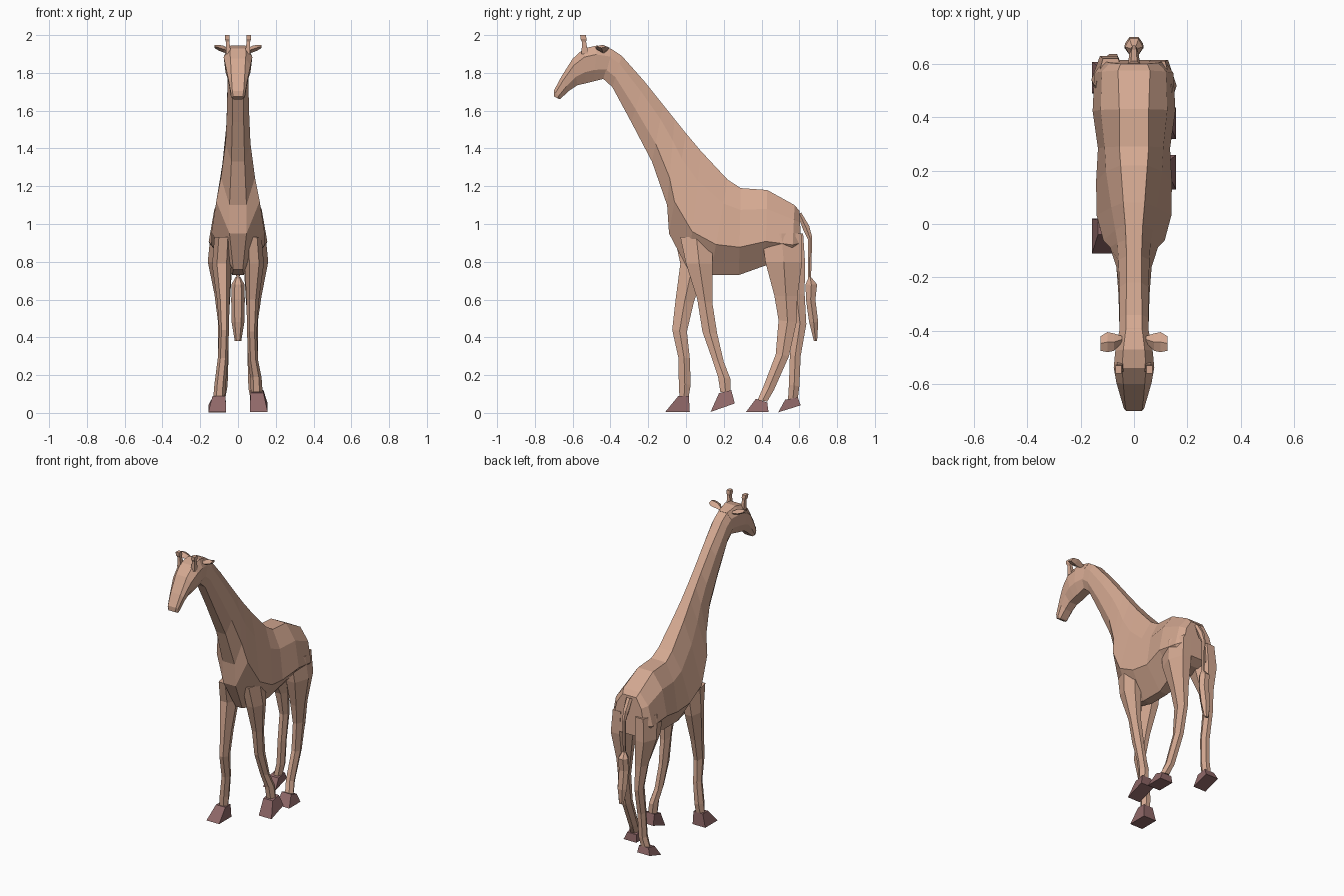
import bpy, bmesh
from mathutils import Vector


def material(name, rgb):
    m = bpy.data.materials.new(name)
    m.diffuse_color = (*rgb, 1)
    return m


TAN = material("tan coat", (0.66, 0.395, 0.285))
HOOF = material("hoof brown", (0.28, 0.14, 0.14))


def loft(name, rings, mat):
    """Skin a list of equal-length point rings and cap both ends."""
    bm = bmesh.new()
    vs = [[bm.verts.new(p) for p in r] for r in rings]
    n = len(rings[0])
    for a, b in zip(vs, vs[1:]):
        for i in range(n):
            j = (i + 1) % n
            bm.faces.new((a[i], a[j], b[j], b[i]))
    bm.faces.new(vs[0])
    bm.faces.new(vs[-1])
    bmesh.ops.recalc_face_normals(bm, faces=bm.faces)
    me = bpy.data.meshes.new(name)
    bm.to_mesh(me)
    bm.free()
    me.materials.append(mat)
    ob = bpy.data.objects.new(name, me)
    bpy.context.collection.objects.link(ob)
    return ob


def spine_ring(ty, tz, by, bz, *widths):
    """Eight-sided slice from a top point to a bottom point, four half widths."""
    top, bot = Vector((0, ty, tz)), Vector((0, by, bz))
    half = [(top.lerp(bot, t), w) for t, w in zip((0, 0.25, 0.68, 1), widths)]
    right = [p + Vector((w, 0, 0)) for p, w in half]
    left = [p - Vector((w, 0, 0)) for p, w in reversed(half)]
    return right + left


# torso and neck, rump to nape
TORSO = [
    (0.600, 1.07, 0.615, 0.82, 0.05, 0.09, 0.115, 0.06),
    (0.575, 1.10, 0.56, 0.79, 0.06, 0.12, 0.148, 0.06),
    (0.43, 1.18, 0.42, 0.78, 0.055, 0.125, 0.155, 0.05),
    (0.29, 1.19, 0.28, 0.73, 0.055, 0.11, 0.135, 0.03),
    (0.22, 1.235, 0.13, 0.73, 0.05, 0.105, 0.142, 0.03),
    (0.08, 1.385, 0.01, 0.76, 0.04, 0.085, 0.14, 0.025),
    (0.00, 1.48, -0.09, 0.95, 0.033, 0.07, 0.115, 0.045),
    (-0.06, 1.555, -0.10, 1.10, 0.03, 0.062, 0.09, 0.045),
    (-0.12, 1.63, -0.18, 1.33, 0.028, 0.058, 0.066, 0.035),
    (-0.22, 1.755, -0.29, 1.54, 0.028, 0.055, 0.058, 0.03),
    (-0.34, 1.89, -0.39, 1.725, 0.03, 0.055, 0.055, 0.03),
    (-0.40, 1.93, -0.44, 1.77, 0.03, 0.055, 0.055, 0.03),
]
loft("torso_and_neck", [spine_ring(*s) for s in TORSO], TAN)

# head, nape to muzzle
HEAD = [
    (-0.39, 1.925, -0.43, 1.77, 0.03, 0.055, 0.055, 0.03),
    (-0.47, 1.945, -0.49, 1.755, 0.04, 0.07, 0.066, 0.03),
    (-0.54, 1.93, -0.53, 1.745, 0.045, 0.076, 0.066, 0.03),
    (-0.60, 1.875, -0.575, 1.735, 0.04, 0.066, 0.058, 0.028),
    (-0.66, 1.78, -0.62, 1.705, 0.035, 0.05, 0.046, 0.025),
    (-0.70, 1.705, -0.662, 1.665, 0.03, 0.038, 0.038, 0.025),
    (-0.70, 1.675, -0.67, 1.66, 0.025, 0.032, 0.032, 0.022),
]
loft("head", [spine_ring(*s) for s in HEAD], TAN)

# horns and ears on both sides
for s, side in ((1, "right"), (-1, "left")):
    rings = []
    for x, y, z, r in ((0.050, -0.535, 1.90, 0.014), (0.055, -0.54, 1.965, 0.009),
                       (0.057, -0.543, 1.98, 0.013), (0.058, -0.545, 2.0, 0.012)):
        rings.append([(s * (x + a * r), y + b * r * 1.25, z)
                      for a, b in ((1, 1), (-1, 1), (-1, -1), (1, -1))])
    loft("horn_" + side, rings, TAN)
    rings = []
    for x, y0, y1, z, h in ((0.045, -0.445, -0.42, 1.915, 0.012),
                            (0.075, -0.475, -0.41, 1.925, 0.018),
                            (0.100, -0.480, -0.405, 1.933, 0.016),
                            (0.125, -0.475, -0.42, 1.940, 0.008)):
        rings.append([(s * x, y0, z), (s * x, (y0 + y1) / 2, z + h),
                      (s * x, y1, z), (s * x, (y0 + y1) / 2, z - h)])
    loft("ear_" + side, rings, TAN)

# legs: inner/outer x is shared, front/back points (y, z, y, z) follow each stride
HEX = ((0, 0.25), (0, 0.75), (0.5, 1), (1, 0.75), (1, 0.25), (0.5, 0))
BOX = ((0, 0), (0, 1), (1, 1), (1, 0))


def slab(shape, side, x, s):
    y0, z0, y1, z1 = s
    return [(side * (x[0] + (x[1] - x[0]) * v), y0 + (y1 - y0) * u, z0 + (z1 - z0) * u)
            for u, v in shape]


FRONT_X = ((0.03, 0.125), (0.035, 0.137), (0.045, 0.11), (0.048, 0.10),
           (0.053, 0.107), (0.065, 0.125), (0.068, 0.13))
HIND_X = ((0.03, 0.145), (0.03, 0.16), (0.04, 0.125), (0.05, 0.105),
          (0.05, 0.105), (0.055, 0.11), (0.068, 0.128))
LEGS = {
    "front_leg_right": (1, FRONT_X,
        [(-0.03, 0.93, 0.14, 0.93), (0.0, 0.79, 0.14, 0.79), (0.06, 0.60, 0.14, 0.58),
         (0.087, 0.43, 0.165, 0.42), (0.14, 0.28, 0.20, 0.27), (0.17, 0.19, 0.235, 0.18),
         (0.182, 0.11, 0.237, 0.115)],
        [(0.175, 0.105, 0.24, 0.12), (0.13, 0.005, 0.258, 0.05)]),
    "front_leg_left": (-1, FRONT_X,
        [(-0.06, 0.93, 0.12, 0.93), (-0.03, 0.79, 0.10, 0.77), (-0.055, 0.60, 0.04, 0.58),
         (-0.073, 0.44, 0.005, 0.43), (-0.04, 0.29, 0.02, 0.29), (-0.038, 0.15, 0.025, 0.15),
         (-0.035, 0.09, 0.015, 0.09)],
        [(-0.04, 0.09, 0.015, 0.09), (-0.11, 0.005, 0.02, 0.005)]),
    "hind_leg_right": (1, HIND_X,
        [(0.40, 0.95, 0.61, 0.95), (0.42, 0.80, 0.615, 0.80), (0.468, 0.62, 0.59, 0.62),
         (0.49, 0.49, 0.585, 0.48), (0.475, 0.31, 0.545, 0.30), (0.41, 0.14, 0.465, 0.12),
         (0.38, 0.07, 0.43, 0.06)],
        [(0.37, 0.075, 0.43, 0.055), (0.318, 0.005, 0.437, 0.005)]),
    "hind_leg_left": (-1, HIND_X,
        [(0.41, 0.95, 0.62, 0.95), (0.45, 0.80, 0.63, 0.80), (0.54, 0.63, 0.628, 0.63),
         (0.57, 0.48, 0.637, 0.47), (0.55, 0.31, 0.607, 0.30), (0.545, 0.15, 0.60, 0.14),
         (0.54, 0.07, 0.592, 0.075)],
        [(0.525, 0.07, 0.592, 0.082), (0.488, 0.003, 0.607, 0.04)]),
}
for name, (side, xs, stations, hoof) in LEGS.items():
    loft(name, [slab(HEX, side, x, s) for x, s in zip(xs, stations)], TAN)
    loft(name.replace("leg", "hoof"),
         [slab(BOX, side, x, s) for x, s in zip(((0.066, 0.135), (0.063, 0.157)), hoof)], HOOF)

# tail: thin stalk and tuft
TAIL = [(0.59, 1.05, 0.61, 1.06, 0.022), (0.62, 0.97, 0.652, 0.99, 0.018),
        (0.645, 0.92, 0.668, 0.93, 0.012), (0.645, 0.70, 0.662, 0.71, 0.009)]
TUFT = [(0.650, 0.72, 0.665, 0.715, 0.014), (0.633, 0.68, 0.694, 0.68, 0.034),
        (0.635, 0.60, 0.685, 0.60, 0.036), (0.652, 0.48, 0.70, 0.48, 0.034),
        (0.677, 0.38, 0.694, 0.38, 0.017)]
for name, parts in (("tail_stalk", TAIL), ("tail_tuft", TUFT)):
    loft(name, [slab(HEX, 1, (-p[4], p[4]), p[:4]) for p in parts], TAN)
